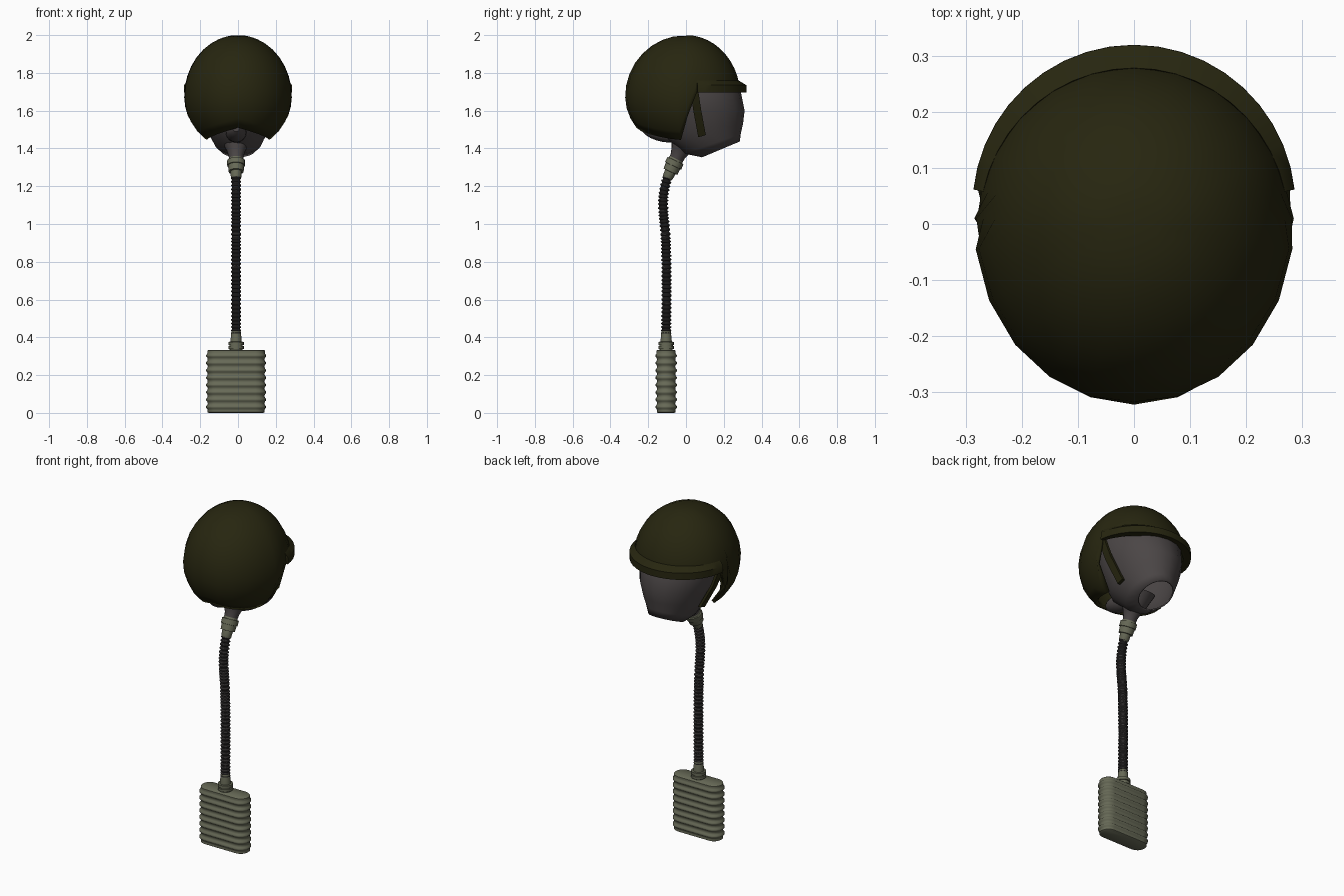
import bpy, math
from math import sin, cos, pi, radians
from mathutils import Vector

if "Cube" in bpy.data.objects:
    bpy.data.objects.remove(bpy.data.objects["Cube"])


def material(name, colour):
    m = bpy.data.materials.new(name)
    m.use_nodes = True
    m.diffuse_color = (*colour, 1)
    bsdf = m.node_tree.nodes["Principled BSDF"]
    bsdf.inputs["Base Color"].default_value = (*colour, 1)
    bsdf.inputs["Roughness"].default_value = 0.8
    return m


OLIVE = material("dark olive", (0.020, 0.019, 0.005))
RUBBER = material("grey rubber", (0.070, 0.061, 0.061))
HOSE = material("dark hose", (0.036, 0.033, 0.033))
METAL = material("grey green metal", (0.135, 0.142, 0.094))
MID = -0.01  # x of the hose and canister
DEPTH = -0.105  # y of the canister


def loft(name, rings, mat, caps=(True, True), angle=40):
    """Skin a list of equally sized closed rings."""
    n = len(rings[0])
    verts = [v for ring in rings for v in ring]
    faces = [(r * n + i, r * n + (i + 1) % n, (r + 1) * n + (i + 1) % n, (r + 1) * n + i)
             for r in range(len(rings) - 1) for i in range(n)]
    if caps[0]:
        faces.append(tuple(reversed(range(n))))
    if caps[1]:
        faces.append(tuple(range(len(verts) - n, len(verts))))
    mesh = bpy.data.meshes.new(name)
    mesh.from_pydata(verts, [], faces)
    mesh.materials.append(mat)
    ob = bpy.data.objects.new(name, mesh)
    bpy.context.collection.objects.link(ob)
    bpy.ops.object.select_all(action="DESELECT")
    ob.select_set(True)
    bpy.context.view_layer.objects.active = ob
    bpy.ops.object.mode_set(mode="EDIT")
    bpy.ops.mesh.select_all(action="SELECT")
    bpy.ops.mesh.normals_make_consistent(inside=False)
    bpy.ops.object.mode_set(mode="OBJECT")
    bpy.ops.object.shade_smooth_by_angle(angle=radians(angle))
    return ob


def solidify(ob, thickness):
    mod = ob.modifiers.new("thickness", "SOLIDIFY")
    mod.thickness = thickness
    mod.offset = -1


def tube(name, path, radii, mat, sides=16):
    """Round tube along a path of (y, z) points."""
    rings = []
    for i, (y, z) in enumerate(path):
        a, b = path[max(i - 1, 0)], path[min(i + 1, len(path) - 1)]
        t = Vector((b[0] - a[0], b[1] - a[1]))
        if t.length < 1e-6:
            t = Vector((0, 1))
        t.normalize()
        rings.append([(MID + radii[i] * cos(k * 2 * pi / sides),
                       y + t.y * radii[i] * sin(k * 2 * pi / sides),
                       z - t.x * radii[i] * sin(k * 2 * pi / sides)) for k in range(sides)])
    return loft(name, rings, mat)


def axis_tube(name, start, direction, profile, mat):
    """Turned part: profile holds (distance, radius) along a straight axis."""
    d = Vector(direction).normalized()
    path = [(start[0] + d.x * s, start[1] + d.y * s) for s, r in profile]
    return tube(name, path, [r for s, r in profile], mat)


# Canister: ribbed box with rounded ends
def stadium(half_x, half_y, z, n=8):
    ring = []
    for side in (1, -1):
        for i in range(n + 1):
            a = -pi / 2 + pi * i / n
            ring.append((MID + side * (half_x - half_y + half_y * cos(a)), DEPTH + side * half_y * sin(a), z))
    return ring


RIBS, BASE, TOP = 8, 0.012, 0.322
pitch = (TOP - BASE) / RIBS
rings = [stadium(0.145, 0.044, 0), stadium(0.152, 0.05, 0.004)]
for i in range(RIBS):
    for part, grow in ((0, 0), (0.25, 0.003), (0.4, 0.009), (0.6, 0.009), (0.75, 0.003)):
        rings.append(stadium(0.15 + grow, 0.048 + grow, BASE + (i + part) * pitch))
rings += [stadium(0.152, 0.05, TOP), stadium(0.152, 0.05, 0.33), stadium(0.147, 0.045, 0.334)]
loft("canister", rings, METAL, angle=50)
axis_tube("canister_plug", (DEPTH, 0.001), (0, 1), [(-0.001, 0.03), (0.004, 0.03)], HOSE)

# Fittings at each end of the hose
axis_tube("lower_fitting", (DEPTH, 0.33), (0, 1),
          [(0, 0.034), (0.008, 0.034), (0.009, 0.041), (0.024, 0.041), (0.025, 0.035), (0.029, 0.035),
           (0.03, 0.041), (0.046, 0.041), (0.047, 0.03), (0.06, 0.029), (0.1, 0.025), (0.11, 0.022)], METAL)
axis_tube("upper_fitting", (-0.10, 1.24), (0.42, 0.9),
          [(0, 0.024), (0.01, 0.028), (0.04, 0.03), (0.041, 0.04), (0.075, 0.042), (0.076, 0.047),
           (0.105, 0.047), (0.106, 0.04), (0.12, 0.036)], METAL)

# Corrugated hose
guide = [Vector(p) for p in ((DEPTH, 0.3), (DEPTH, 0.42), (-0.103, 0.7), (-0.108, 0.93),
                             (-0.12, 1.07), (-0.118, 1.16), (-0.097, 1.25), (-0.07, 1.32))]
path = []
for i in range(1, len(guide) - 2):
    p0, p1, p2, p3 = guide[i - 1:i + 3]
    steps = max(2, round((p2 - p1).length / 0.005))
    for k in range(steps):
        t = k / steps
        path.append((0.5 * (2 * p1 + (p2 - p0) * t + (2 * p0 - 5 * p1 + 4 * p2 - p3) * t * t
                            + (3 * p1 - p0 - 3 * p2 + p3) * t ** 3)).to_tuple())
tube("hose", path, [0.027 if k % 4 < 2 else 0.021 for k in range(len(path))], HOSE, 12)


# Rubber hood, open at the neck
def oval(y, z, ry, rx, slope=0, n=20):
    return [(rx * sin(2 * pi * k / n), y + ry * cos(2 * pi * k / n), z + slope * ry * cos(2 * pi * k / n))
            for k in range(n)]


hood = loft("hood", [oval(0.185, 1.395, 0.10, 0.095, 0.42), oval(0.14, 1.425, 0.15, 0.125, 0.35),
                     oval(0.09, 1.5, 0.212, 0.165, 0.15), oval(0.06, 1.6, 0.25, 0.2),
                     oval(0.045, 1.7, 0.245, 0.215), oval(0.02, 1.82, 0.2, 0.18), oval(0, 1.92, 0.09, 0.08)],
            RUBBER, caps=(False, True), angle=60)
solidify(hood, 0.008)

# Hose socket and nose of the hood
axis_tube("hood_socket", (-0.055, 1.335), (0.4, 0.9),
          [(0, 0.036), (0.03, 0.04), (0.06, 0.05), (0.1, 0.07), (0.18, 0.1)], RUBBER)
nose = [oval(-0.12 + 0.11 * cos(a), 1.49 - 0.012 * cos(a), 0, 0) for a in (0,)]
rings = []
for i in range(1, 10):
    a = pi * i / 10
    rings.append([(MID + 0.055 * sin(a) * cos(k * pi / 8), -0.125 - 0.11 * cos(a),
                   1.485 + 0.02 * cos(a) + 0.05 * sin(a) * sin(k * pi / 8)) for k in range(16)])
loft("hood_nose", rings, RUBBER)


# Helmet shell: an egg-shaped dome whose rim drops at the sides and one end
def rim(deg):
    if deg < 78:
        return 1.70
    if deg < 98:
        return 1.70 - 0.255 * (deg - 78) / 20
    return 1.445 + 0.065 * ((deg - 98) / 82) ** 1.5


half = [0, 16, 32, 48, 64, 78, 88, 98, 115, 132, 148, 164]
angles = half + [180] + [360 - d for d in reversed(half[1:])]


def dome(deg, z, grow=0):
    s = (z - 1.675) / (0.325 if z > 1.675 else 0.285)
    f = math.sqrt(max(0, 1 - s * s))
    a = radians(deg)
    ry = 0.288 if cos(a) > 0 else 0.322
    return ((0.285 * f + grow) * sin(a), (ry * f + grow) * cos(a), z)


rings = []
for i in range(1, 12):
    ring = []
    for deg in angles:
        low = math.asin(max(-1, (rim(min(deg, 360 - deg)) - 1.675) / (0.325 if deg < 78 or deg > 282 else 0.285)))
        lat = pi / 2 + (low - pi / 2) * i / 11
        ring.append(dome(deg, 1.675 + (0.325 if lat > 0 else 0.285) * sin(lat)))
    rings.append(ring)
loft_top = loft("helmet_shell", list(reversed(rings)), OLIVE, caps=(False, True), angle=60)
solidify(loft_top, 0.02)

# Raised brim around the open end
rings = []
for k in range(-10, 11):
    deg = 7.8 * k
    reach = 0.006 + 0.03 * cos(radians(deg))
    rings.append([dome(deg, 1.76, 0), dome(deg, 1.735, reach), dome(deg, 1.695, reach - 0.004),
                  dome(deg, 1.70, -0.02)])
loft("helmet_brim", rings, OLIVE)

# Side straps hanging from the rim
for side, label in ((1, "left"), (-1, "right")):
    rings = []
    for y, z, x in ((0.045, 1.70, 0.265), (0.06, 1.60, 0.235), (0.085, 1.465, 0.17)):
        rings.append([(side * (x + dx), y + dy, z + 0.3 * dy)
                      for dx, dy in ((0, -0.02), (0, 0.02), (-0.016, 0.02), (-0.016, -0.02))])
    loft(label + "_strap", rings, OLIVE, angle=30)
